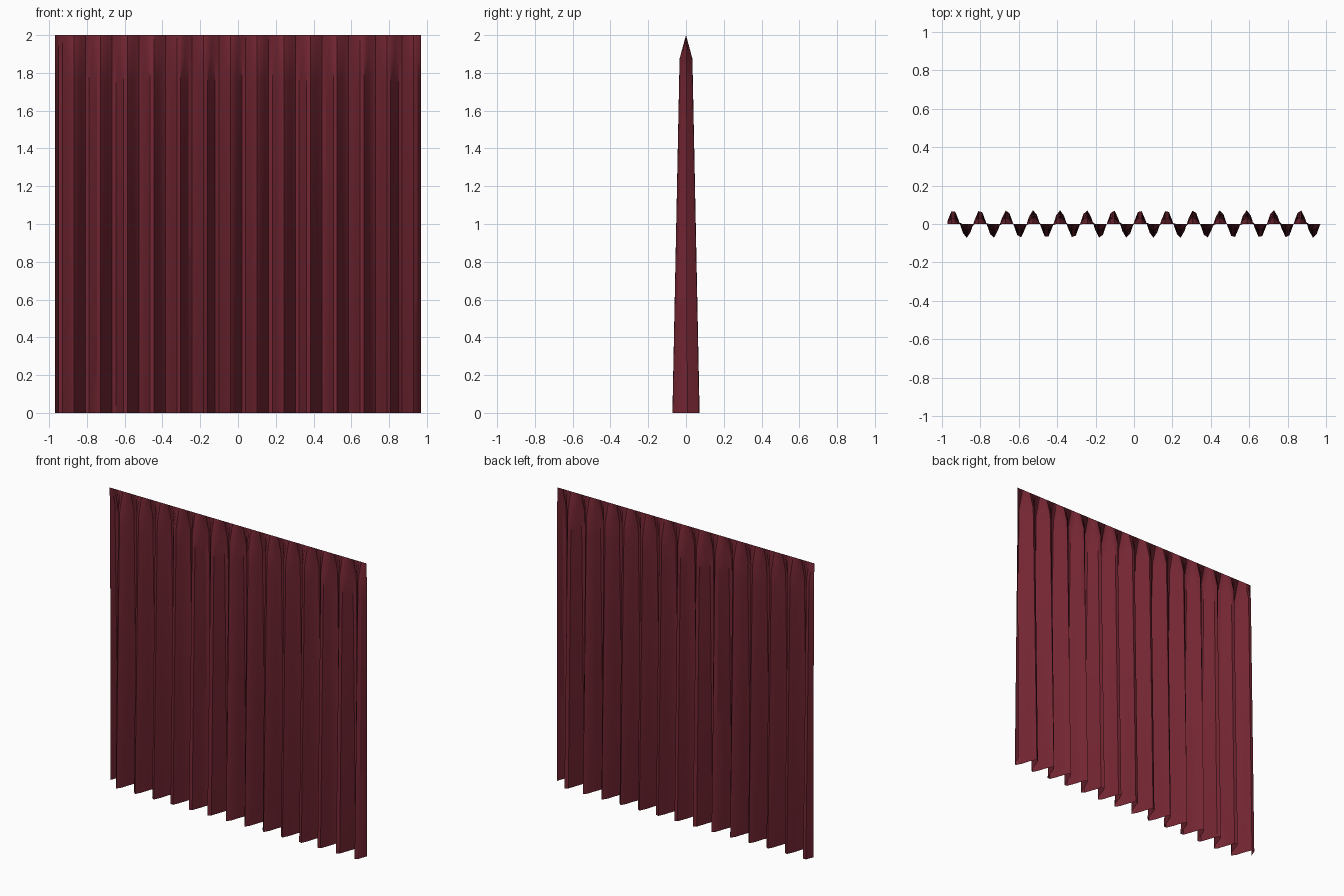
import bpy
import bmesh
import math

if "Cube" in bpy.data.objects:
    bpy.data.objects.remove(bpy.data.objects["Cube"])

# Dimensions of the hanging cloth
HALF_WIDTH = 0.97
HEIGHT = 2.0
COLUMNS = 96
ROWS = 16
PLEAT = 0.1387        # width of one full fold
DEPTH_HEM = 0.072     # fold depth at the bottom
DEPTH_HEAD = 0.034    # fold depth just below the gathered top


def fold_depth(row):
    """Folds deepen toward the hem and close to a straight line at the top."""
    if row == ROWS:
        return 0.0
    t = row / (ROWS - 1)
    return DEPTH_HEM + (DEPTH_HEAD - DEPTH_HEM) * t


# Dark red cloth
cloth = bpy.data.materials.new("dark_red_cloth")
cloth.diffuse_color = (0.17, 0.019, 0.032, 1.0)
cloth.use_nodes = True
cloth.node_tree.nodes["Principled BSDF"].inputs["Base Color"].default_value = cloth.diffuse_color

# Pleated sheet
bm = bmesh.new()
grid = []
for r in range(ROWS + 1):
    line = []
    for c in range(COLUMNS + 1):
        x = -HALF_WIDTH + 2 * HALF_WIDTH * c / COLUMNS
        y = fold_depth(r) * math.sin(2 * math.pi * (x + 0.974) / PLEAT)
        line.append(bm.verts.new((x, y, HEIGHT * r / ROWS)))
    grid.append(line)
for r in range(ROWS):
    for c in range(COLUMNS):
        bm.faces.new((grid[r][c], grid[r][c + 1], grid[r + 1][c + 1], grid[r + 1][c]))

mesh = bpy.data.meshes.new("curtain")
bm.to_mesh(mesh)
bm.free()
mesh.materials.append(cloth)
curtain = bpy.data.objects.new("curtain", mesh)
bpy.context.collection.objects.link(curtain)

# Soft gathers at the top, crisp fold edges below
bpy.context.view_layer.objects.active = curtain
curtain.select_set(True)
bpy.ops.object.shade_smooth_by_angle(angle=math.radians(30))
